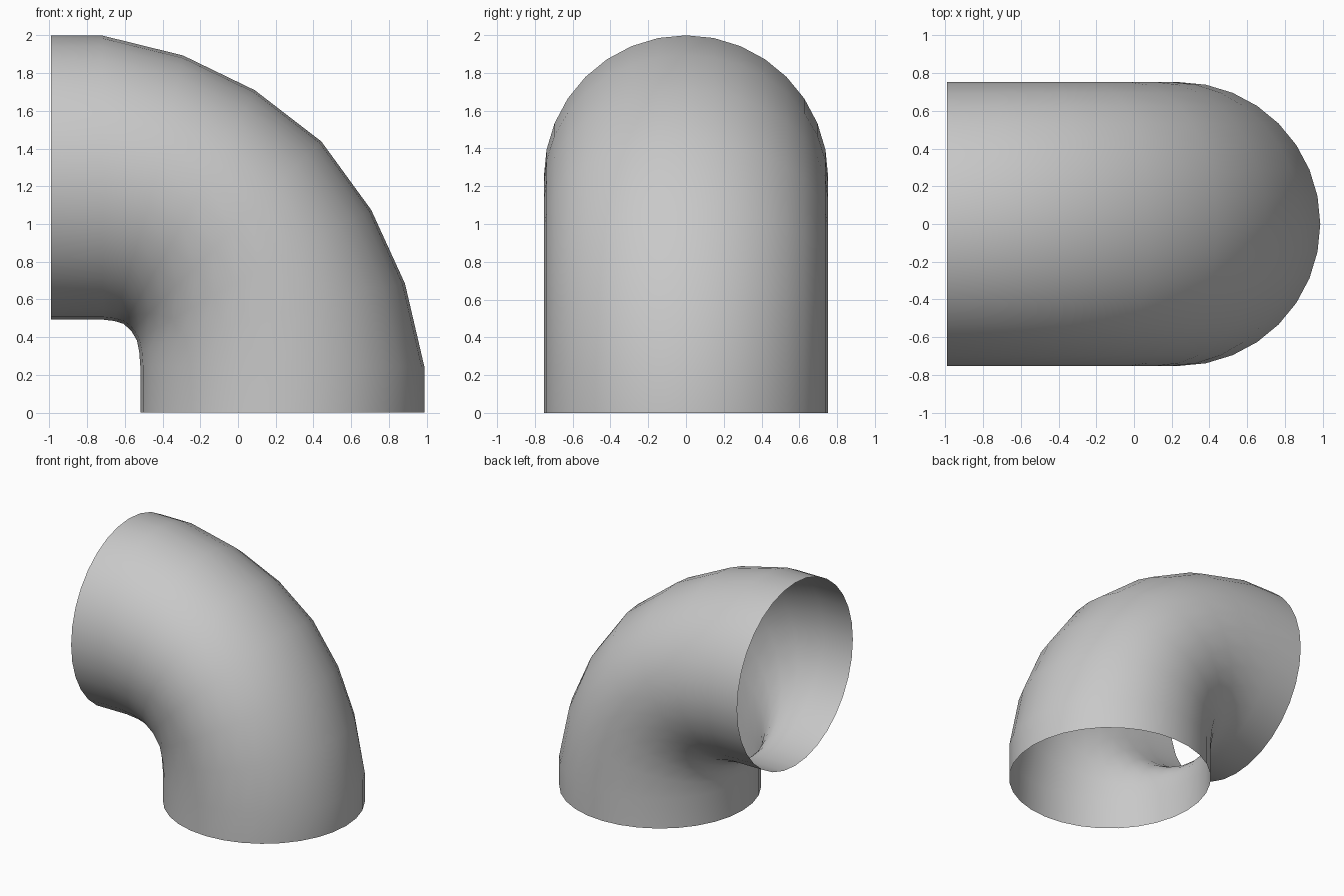
import bpy, bmesh, math

old = bpy.data.objects.get("Cube")
if old:
    bpy.data.objects.remove(old, do_unlink=True)

SIDES = 32
RADIUS = 0.753
FOOT_X, MOUTH_Z = 0.235, 1.246      # centres of the upright and the level pipe
BEND_Z, BEND_X = 0.245, -0.718      # where the bend starts and ends
MOUTH_X = -0.992

# Easing of the bend along its outer and inner side
OUTER = (0, 0.06, 0.165, 0.32, 0.527, 0.75, 1)
INNER = (0, 0.03, 0.09, 0.24, 0.446, 0.69, 1)


def ring_points(step):
    """One ring of the bend, blended between its outer and inner side."""
    points = []
    for i in range(SIDES):
        a = 2 * math.pi * i / SIDES
        c, s = math.cos(a), math.sin(a)
        w = (1 - c) / 2
        u = OUTER[step] * (1 - w) + INNER[step] * w
        v = 1 - (OUTER[-1 - step] * (1 - w) + INNER[-1 - step] * w)
        x0, z1 = FOOT_X + RADIUS * c, MOUTH_Z + RADIUS * c
        points.append((x0 + (BEND_X - x0) * u, RADIUS * s,
                       BEND_Z + (z1 - BEND_Z) * v))
    return points


# Straight foot, bend, straight mouth
bend = [ring_points(k) for k in range(len(OUTER))]
foot = [(x, y, 0) for x, y, z in bend[0]]
mouth = [(MOUTH_X, y, z) for x, y, z in bend[-1]]

bm = bmesh.new()
rings = [[bm.verts.new(p) for p in ring] for ring in [foot, *bend, mouth]]
for low, high in zip(rings, rings[1:]):
    for i in range(SIDES):
        j = (i + 1) % SIDES
        face = bm.faces.new((low[i], low[j], high[j], high[i]))
        face.smooth = True

mesh = bpy.data.meshes.new("pipe_elbow")
bm.to_mesh(mesh)
bm.free()
elbow = bpy.data.objects.new("pipe_elbow", mesh)
bpy.context.collection.objects.link(elbow)

# Plain grey
grey = bpy.data.materials.new("light_grey")
grey.use_nodes = True
colour = (0.58, 0.58, 0.58, 1)
grey.diffuse_color = colour
grey.node_tree.nodes["Principled BSDF"].inputs["Base Color"].default_value = colour
mesh.materials.append(grey)
